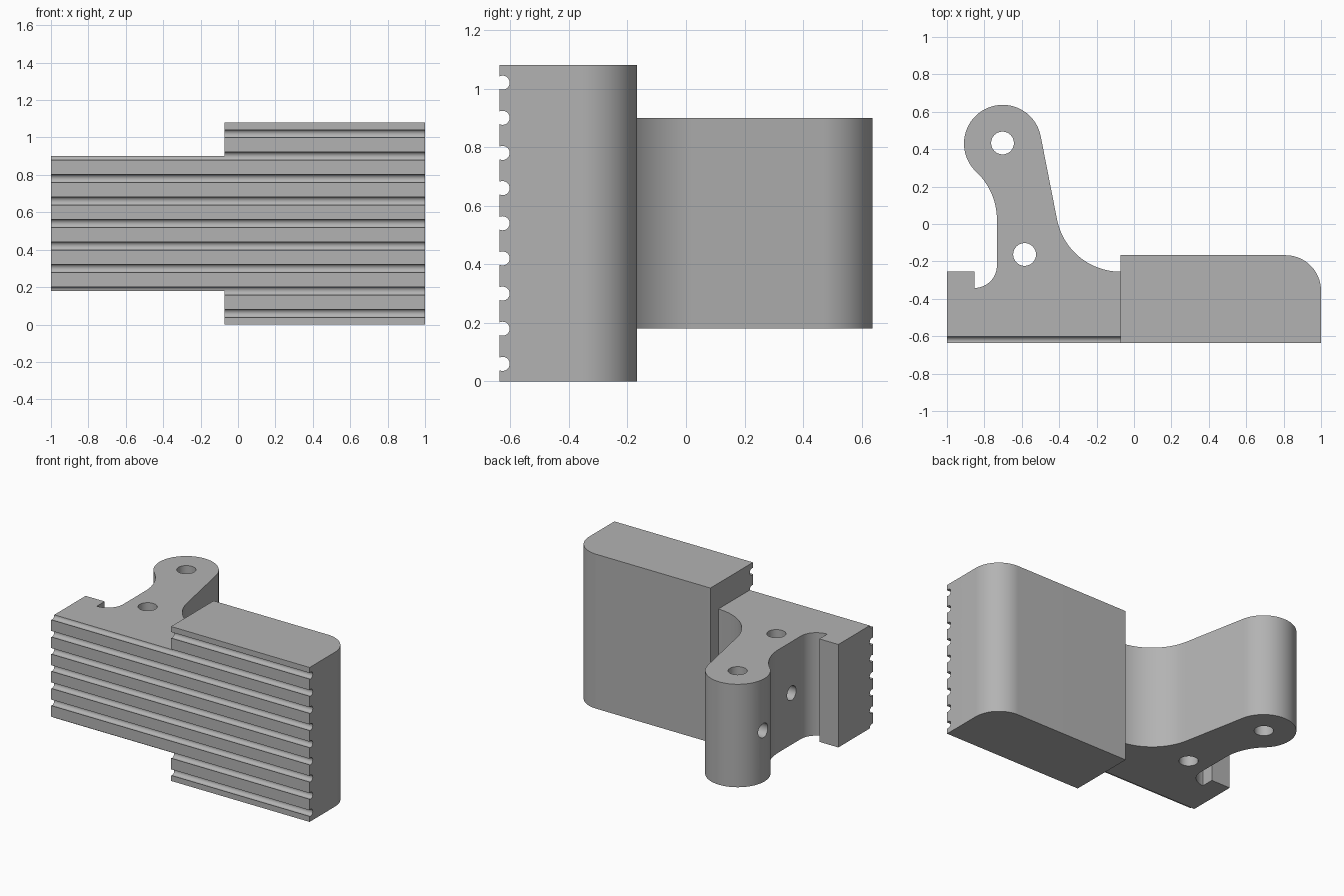
import bpy
import bmesh
from math import radians, cos, sin, pi
from mathutils import Matrix, Vector

if "Cube" in bpy.data.objects:
    bpy.data.objects.remove(bpy.data.objects["Cube"], do_unlink=True)

GREY = (0.45, 0.45, 0.45, 1)
grey = bpy.data.materials.new("plain grey")
grey.use_nodes = True
grey.diffuse_color = GREY
grey.node_tree.nodes["Principled BSDF"].inputs["Base Color"].default_value = GREY


def arc(cx, cy, r, start, end, steps=24):
    """Points along an arc, angles in degrees."""
    angles = [radians(start + (end - start) * i / steps) for i in range(steps + 1)]
    return [(cx + r * cos(a), cy + r * sin(a)) for a in angles]


def make_object(name, bm):
    bmesh.ops.recalc_face_normals(bm, faces=bm.faces)
    mesh = bpy.data.meshes.new(name)
    bm.to_mesh(mesh)
    bm.free()
    mesh.materials.append(grey)
    obj = bpy.data.objects.new(name, mesh)
    bpy.context.collection.objects.link(obj)
    return obj


def extrude(name, outline, z0, z1):
    bm = bmesh.new()
    face = bm.faces.new([bm.verts.new((x, y, z0)) for x, y in outline])
    grown = bmesh.ops.extrude_face_region(bm, geom=[face])["geom"]
    verts = [v for v in grown if isinstance(v, bmesh.types.BMVert)]
    bmesh.ops.translate(bm, verts=verts, vec=(0, 0, z1 - z0))
    return make_object(name, bm)


def rods(name, specs):
    """Cutter made of cylinders: (start, end, radius)."""
    bm = bmesh.new()
    for a, b, r in specs:
        a, b = Vector(a), Vector(b)
        turn = (b - a).to_track_quat("Z", "Y").to_matrix().to_4x4()
        bmesh.ops.create_cone(bm, cap_ends=True, segments=32, radius1=r, radius2=r,
                              depth=(b - a).length,
                              matrix=Matrix.Translation((a + b) / 2) @ turn)
    obj = make_object(name, bm)
    obj.hide_render = True
    return obj


def cut(obj, cutter):
    mod = obj.modifiers.new("cut", "BOOLEAN")
    mod.operation = "DIFFERENCE"
    mod.solver = "EXACT"
    mod.object = cutter
    bpy.context.view_layer.objects.active = obj
    bpy.ops.object.modifier_apply(modifier=mod.name)


FRONT, JOIN = -0.637, -0.072
LOW, HIGH, TOP = 0.18, 0.9, 1.08
MID = TOP / 2

# Tall jaw block with one rounded rear corner
block = extrude("jaw_block",
                [(JOIN, FRONT), (1, FRONT)] + arc(0.81, -0.357, 0.19, 0, 90)
                + [(JOIN, -0.167)], 0, TOP)

# Base with hooked slot, curved neck and round boss
outline = [(-1, FRONT), (JOIN, FRONT)]
outline += arc(JOIN, 0.091, 0.346, 270, 191.4)
outline += arc(-0.702, 0.43, 0.207, 11.4, 226.6, 48)
outline += arc(-1.085, 0.023, 0.352, 46.6, 0)
outline += arc(-0.853, -0.222, 0.12, 0, -90)
outline += [(-0.853, -0.255), (-1, -0.255)]
arm = extrude("base_and_arm", outline, LOW, HIGH)

# Grooves across the front face
grooves = rods("groove_cutter", [((-1.1, -0.626, 0.06 + 0.12 * i),
                                  (1.1, -0.626, 0.06 + 0.12 * i), 0.024)
                                 for i in range(9)])
# Pin holes from top to bottom, and side screw holes meeting them
pins = rods("pin_cutter", [((x, y, 0), (x, y, TOP), 0.061)
                           for x, y in [(-0.703, 0.433), (-0.585, -0.163)]])
screws = rods("screw_cutter", [((-1, 0.44, MID), (-0.703, 0.44, MID), 0.05),
                               ((-0.8, -0.12, MID), (-0.585, -0.12, MID), 0.05)])

cut(block, grooves)
for cutter in (grooves, pins, screws):
    cut(arm, cutter)
for cutter in (grooves, pins, screws):
    bpy.data.objects.remove(cutter, do_unlink=True)

# Smooth curved walls, keep corners sharp
bpy.ops.object.select_all(action="DESELECT")
for obj in (block, arm):
    obj.select_set(True)
bpy.context.view_layer.objects.active = arm
bpy.ops.object.shade_smooth_by_angle(angle=pi / 6)
